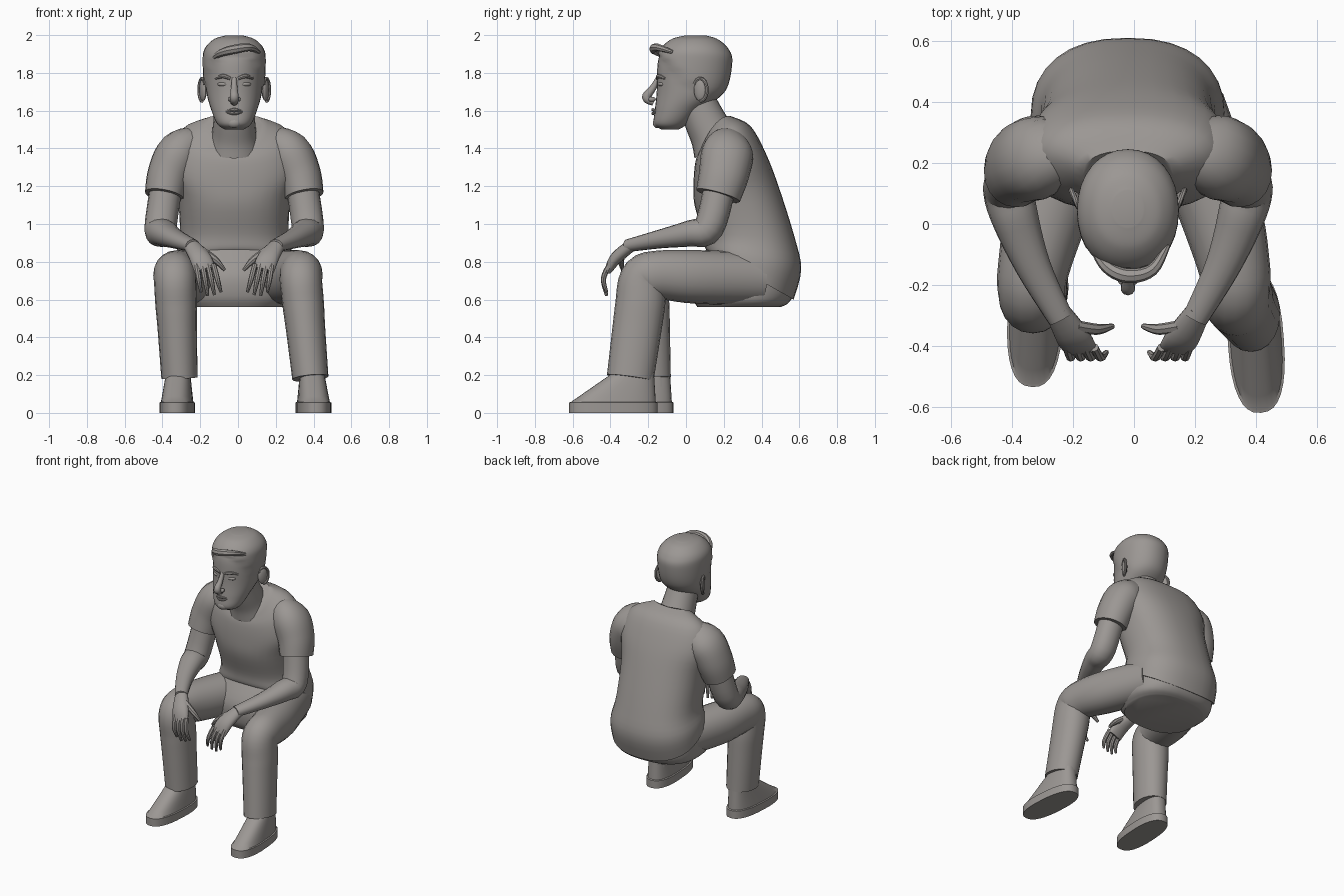
import bpy, bmesh
from math import sin, cos, pi, tau, radians
from mathutils import Vector, Matrix

cube = bpy.data.objects.get("Cube")
if cube:
    bpy.data.objects.remove(cube, do_unlink=True)

MIDDLE = -.02  # centre line of the upper body
SIDES = (("right", -1), ("left", 1))
GREY = (.33, .31, .295, 1)
warm_grey = bpy.data.materials.new("warm_grey")
warm_grey.use_nodes = True
warm_grey.diffuse_color = GREY
warm_grey.node_tree.nodes["Principled BSDF"].inputs["Base Color"].default_value = GREY


def smooth(rows, steps):
    """Catmull-Rom interpolation between rows of numbers."""
    result, last = [], len(rows) - 1
    for index in range(last):
        before, start = Vector(rows[max(index - 1, 0)]), Vector(rows[index])
        end, after = Vector(rows[index + 1]), Vector(rows[min(index + 2, last)])
        leave, arrive = (end - before) / 2, (after - start) / 2
        for step in range(steps):
            t = step / steps
            ease = t * t * (3 - 2 * t)
            result.append(start.lerp(end, ease) + leave * t * (1 - t) ** 2 - arrive * t * t * (1 - t))
    return result + [Vector(rows[-1])]


def skin(name, rings, angle=40):
    """Bridge closed rings of points, cap both ends and shade."""
    bm = bmesh.new()
    loops = [[bm.verts.new(point) for point in ring] for ring in rings]
    for lower, upper in zip(loops, loops[1:]):
        for i in range(len(lower)):
            bm.faces.new((lower[i - 1], lower[i], upper[i], upper[i - 1]))
    bm.faces.new(reversed(loops[0]))
    bm.faces.new(loops[-1])
    bmesh.ops.recalc_face_normals(bm, faces=bm.faces)
    mesh = bpy.data.meshes.new(name)
    bm.to_mesh(mesh)
    bm.free()
    mesh.materials.append(warm_grey)
    part = bpy.data.objects.new(name, mesh)
    bpy.context.collection.objects.link(part)
    bpy.ops.object.select_all(action="DESELECT")
    part.select_set(True)
    bpy.context.view_layer.objects.active = part
    bpy.ops.object.shade_smooth_by_angle(angle=radians(angle))
    return part


def outline(sides, square):
    """Unit oval; a larger square value gives fuller corners."""
    def full(value):
        return abs(value) ** (1 - square) * (1 if value > 0 else -1)
    return [(full(sin(tau * i / sides)), full(cos(tau * i / sides))) for i in range(sides)]


def stack(rows, x=MIDDLE, square=.15, steps=4, lift=0):
    """Rings spanning front y, z to back y, z with a half width; lift raises the sides."""
    rings = []
    for front, front_z, back, back_z, width in smooth(rows, steps):
        middle = Vector((x, (front + back) / 2, (front_z + back_z) / 2))
        reach = Vector((0, (back - front) / 2, (back_z - front_z) / 2))
        raised = Vector((0, 0, lift * max(0, middle.z - 1.1)))
        rings.append([middle + reach * depth + Vector((width * across, 0, 0)) + raised * (1 - depth * depth)
                      for across, depth in outline(32, square)])
    return rings


def limb(name, rows, sides=16, flat=1, end_flat=None):
    """Tube through x, y, z, half width; flat scales depth from the start to the end."""
    rows = smooth(rows, 5)
    centres = [row.to_3d() for row in rows]
    overall = (centres[-1] - centres[0]).normalized()
    reference = Vector((0, 0, 1)) if abs(overall.x) > .7 else Vector((1, 0, 0))
    last = len(rows) - 1
    rings = []
    for i, row in enumerate(rows):
        along = (centres[min(i + 1, last)] - centres[max(i - 1, 0)]).normalized()
        side = (reference - along * reference.dot(along)).normalized()
        depth = along.cross(side) * (flat + ((end_flat or flat) - flat) * i / last)
        rings.append([centres[i] + (side * u + depth * v) * row[3] for u, v in outline(sides, .05)])
    return skin(name, rings)


def blob(name, centre, size, turn=0):
    """Small ellipsoid turned about the vertical."""
    rotation = Matrix.Rotation(turn, 3, "Z")
    rings = []
    for level in range(1, 10):
        angle = pi * level / 10
        rings.append([Vector(centre) + rotation @ Vector((size[0] * sin(angle) * u, size[1] * sin(angle) * v,
                                                          -size[2] * cos(angle))) for u, v in outline(14, 0)])
    skin(name, rings)


def placed(rows, side=1):
    return [(MIDDLE + side * row[0], *row[1:]) for row in rows]


# Head, with the hair raised above the hairline
skull = [(1.5, -.13, -.04, .05), (1.53, -.17, .01, .09), (1.6, -.165, .08, .12), (1.7, -.155, .2, .147),
         (1.85, -.15, .235, .157), (1.92, -.125, .215, .147), (1.97, -.07, .16, .1), (1.99, 0, .1, .04)]
head = stack([(front, z, back, z, width) for z, front, back, width in skull], square=.05, steps=7)
for ring in head:
    middle = sum(ring, Vector()) / len(ring)
    for point in ring:
        hairline = 1.76 - point.y if point.y < .04 else 1.72 if point.y < .09 else 1.63
        if point.z > hairline:
            point += (point - middle).normalized() * .01
            point.z += .007
skin("head_and_hair", head)
limb("hair_fringe", placed([(-.12, -.07, 1.87, .01), (-.07, -.14, 1.905, .02), (0, -.17, 1.925, .024),
                            (.08, -.15, 1.935, .02), (.13, -.07, 1.91, .01)]), sides=8)

# Face
limb("nose", placed([(0, -.148, 1.77, .013), (0, -.175, 1.72, .018), (0, -.21, 1.67, .024),
                     (0, -.17, 1.645, .02)]), sides=10)
for name, z in (("upper_lip", 1.605), ("lower_lip", 1.585)):
    limb(name, placed([(-.05, -.15, 1.595, .004), (0, -.175, z, .009), (.05, -.15, 1.595, .004)]), sides=8)
blob("chin", (MIDDLE, -.15, 1.535), (.04, .026, .028))
for label, side in SIDES:
    blob(label + "_nostril", (MIDDLE + side * .02, -.18, 1.66), (.014, .02, .013))
    blob(label + "_eye", (MIDDLE + side * .06, -.13, 1.74), (.03, .016, .012), side * .3)
    limb(label + "_brow", placed([(.02, -.15, 1.77, .009), (.06, -.145, 1.783, .011),
                                  (.1, -.11, 1.77, .007)], side), sides=8)
    # Ear: a flat bowl inside a raised rim
    blob(label + "_ear", (MIDDLE + side * .165, .075, 1.71), (.016, .036, .06), -side * .4)
    turns = [pi * step / 6 for step in range(-2, 7)]
    limb(label + "_ear_rim", placed([(.17 + .016 * sin(turn), .075 + .036 * sin(turn), 1.71 + .06 * cos(turn), .009)
                                     for turn in turns], side), sides=8)

# Neck, shirt and trouser seat
limb("neck", placed([(0, .05, 1.66, .1), (0, .1, 1.55, .11), (0, .14, 1.47, .12), (0, .17, 1.41, .14)]), sides=24)
shirt = [(.07, 1.38, .24, 1.57, .15), (.05, 1.33, .34, 1.52, .29), (.04, 1.22, .42, 1.38, .34),
         (.045, 1.1, .49, 1.2, .3), (.09, .95, .575, .93, .288), (.1, .88, .61, .76, .315), (.11, .86, .57, .6, .32)]
skin("shirt", stack(shirt, lift=.15), angle=50)
seat = [(.11, .87, .55, .7, .3), (.03, .74, .57, .63, .305), (.03, .62, .54, .58, .3), (.06, .56, .5, .56, .26)]
skin("trouser_seat", stack(seat, square=.2))

for label, side in SIDES:
    # Sleeve and bare arm
    limb(label + "_sleeve", placed([(.2, .24, 1.4, .1), (.29, .22, 1.37, .12), (.345, .2, 1.26, .115),
                                    (.37, .17, 1.15, .104)], side), sides=20, flat=1.15)
    limb(label + "_arm", placed([(.36, .18, 1.2, .085), (.39, .12, .98, .085), (.37, .02, .95, .077),
                                 (.31, -.14, .92, .058), (.22, -.31, .885, .042)], side), end_flat=.8)
    # Hand hanging over the knee
    limb(label + "_palm", placed([(.235, -.28, .895, .04), (.18, -.37, .82, .057), (.155, -.41, .755, .056)], side),
         flat=.8, end_flat=.35)
    for finger, drop in enumerate((.64, .625, .62, .64)):
        base, tip = .11 + .03 * finger, .07 + .035 * finger
        limb(f"{label}_finger_{finger}", placed([(base, -.405, .785, .014), ((base + tip) / 2, -.437, .71, .014),
                                                 (tip, -.42, drop, .008)], side), sides=8)
    limb(label + "_thumb", placed([(.17, -.335, .86, .02), (.1, -.345, .81, .018), (.05, -.335, .755, .009)], side),
         sides=8)

# Trouser legs, ankles and shoes; the left foot stands further out and forward
for (label, side), hem, heel, turn in zip(SIDES, (Vector((-.31, -.205, .185)), Vector((.383, -.295, .185))),
                                          (-.065, -.15), (-3, 4)):
    knee = Vector((side * .333, -.225, .7))
    shin = knee.lerp(hem, .5)
    limb(label + "_trouser_leg", [(side * .16, .38, .71, .14), (side * .28, .05, .72, .135),
                                  (side * .33, -.15, .73, .117), (*knee, .112), (*knee.lerp(hem, .25), .11),
                                  (*shin, .104), (*hem, .096)], sides=20, end_flat=1.3)
    limb(label + "_ankle", [(hem.x, heel - .09, .3, .055), (hem.x, heel - .09, .14, .06)])
    sole = [(-.46, 0, -.01, 0, .085), (-.47, 0, 0, 0, .092), (-.47, .055, 0, .055, .092)]
    upper = [(-.46 + .26 * t, .058 + .18 * t, -.01 - .01 * t, .058 + .16 * t, .084 - .023 * t)
             for t in (step / 6 for step in range(7))]
    shoe = skin(label + "_shoe", stack(sole + upper, x=0, square=.2, steps=1), angle=35)
    shoe.location = (hem.x, heel, 0)
    shoe.rotation_euler.z = radians(turn)
